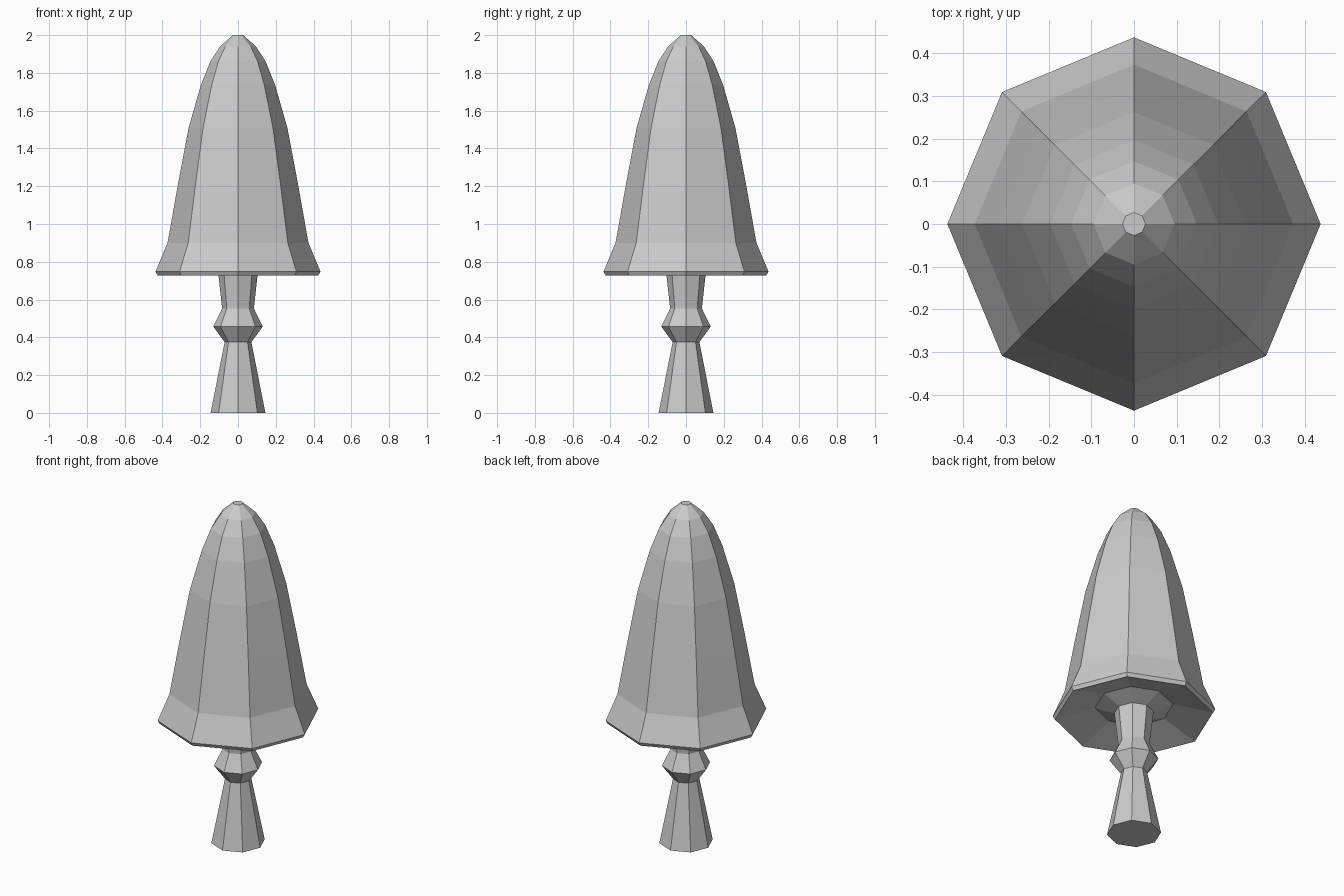
import bpy
import bmesh
from math import cos, sin, tau

if "Cube" in bpy.data.objects:
    bpy.data.objects.remove(bpy.data.objects["Cube"])

SIDES = 8


def lathe(name, profile, cap_start=False, cap_end=False):
    """Revolve (radius, height) points into a flat-faced octagonal shell."""
    bm = bmesh.new()
    rings = [[bm.verts.new((r * cos(tau * i / SIDES), r * sin(tau * i / SIDES), z))
              for i in range(SIDES)] for r, z in profile]
    for a, b in zip(rings, rings[1:]):
        for i in range(SIDES):
            j = (i + 1) % SIDES
            bm.faces.new((a[i], a[j], b[j], b[i]))
    if cap_start:
        bm.faces.new(rings[0][::-1])
    if cap_end:
        bm.faces.new(rings[-1])
    mesh = bpy.data.meshes.new(name)
    bm.to_mesh(mesh)
    bm.free()
    obj = bpy.data.objects.new(name, mesh)
    bpy.context.collection.objects.link(obj)
    return obj


# Stem: flared foot, collar and neck; open where it meets the cap
lathe("stem", [(0.145, 0), (0.071, 0.375), (0.131, 0.457), (0.084, 0.553),
               (0.106, 0.75)], cap_start=True)

# Cap: hollowed underside, thin rim, flared skirt and tall dome
lathe("cap", [(0.106, 0.75), (0.21, 0.79), (0.425, 0.727), (0.437, 0.748),
              (0.373, 0.90), (0.318, 1.21), (0.262, 1.507), (0.197, 1.735),
              (0.147, 1.86), (0.095, 1.94), (0.027, 2.0)], cap_end=True)
